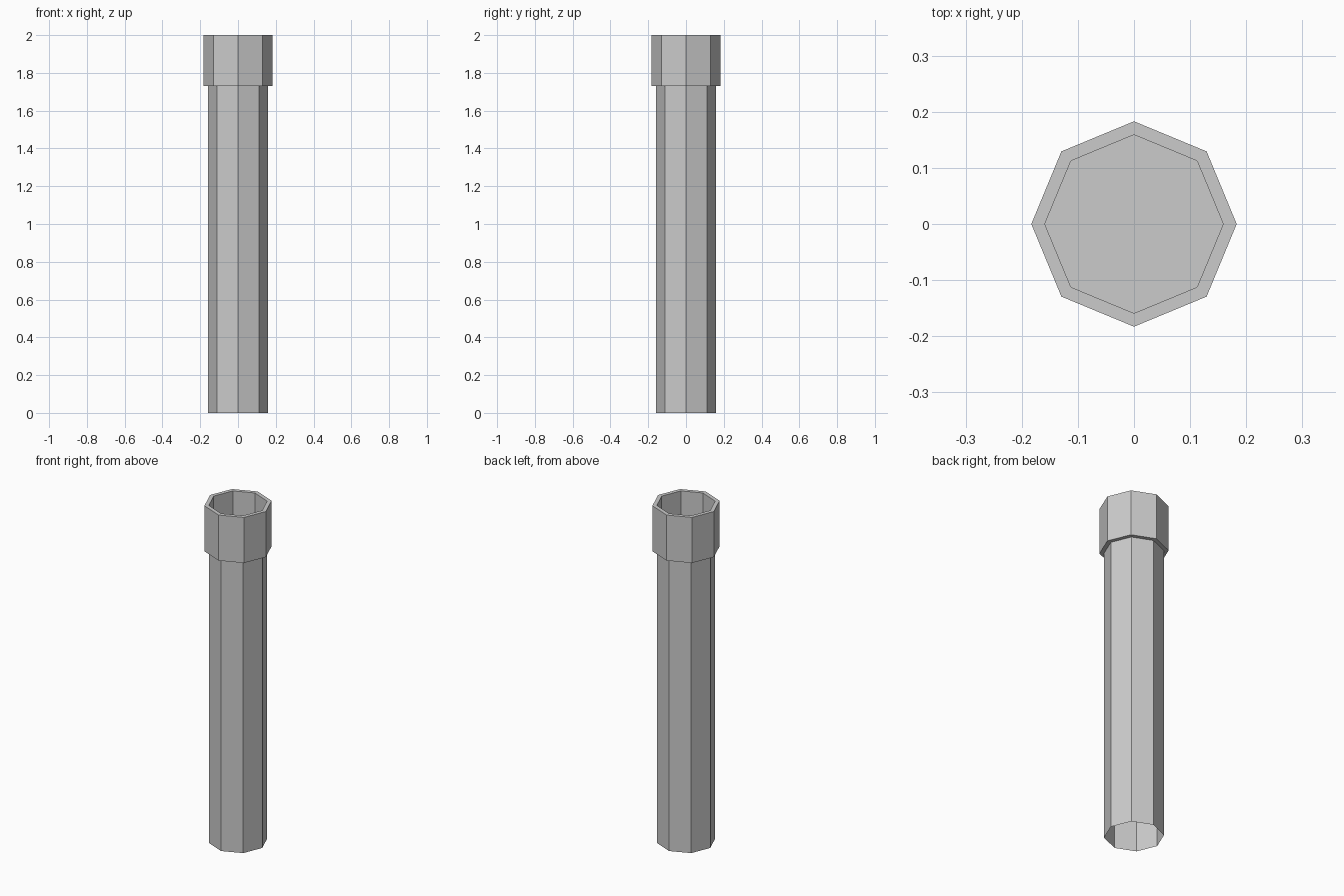
import bpy, bmesh
from math import cos, sin, tau

if "Cube" in bpy.data.objects:
    bpy.data.objects.remove(bpy.data.objects["Cube"])

SIDES = 8


def lathe(name, profile, cap_end=False):
    """Sweep (radius, z) points round the z axis as flat-sided rings."""
    bm = bmesh.new()
    rings = [[bm.verts.new((r * cos(tau * i / SIDES), r * sin(tau * i / SIDES), z))
              for i in range(SIDES)] for r, z in profile]
    for a, b in zip(rings, rings[1:]):
        for i in range(SIDES):
            j = (i + 1) % SIDES
            bm.faces.new((a[i], a[j], b[j], b[i]))
    if cap_end:
        bm.faces.new(rings[-1])
    mesh = bpy.data.meshes.new(name)
    bm.to_mesh(mesh)
    bm.free()
    obj = bpy.data.objects.new(name, mesh)
    bpy.context.collection.objects.link(obj)
    return obj


R_PIPE, R_COLLAR = 0.159, 0.183
Z_COLLAR, Z_TOP = 1.73, 2.0

# Thin straight pipe, open at the bottom
lathe("pipe", [(R_PIPE, 0), (R_PIPE, Z_COLLAR)])

# Wider collar: underside, outer wall, rim, and recess closed at its floor
lathe("collar", [(R_PIPE, Z_COLLAR), (R_COLLAR, Z_COLLAR), (R_COLLAR, Z_TOP),
                 (R_PIPE, Z_TOP), (R_PIPE, Z_COLLAR)], cap_end=True)
